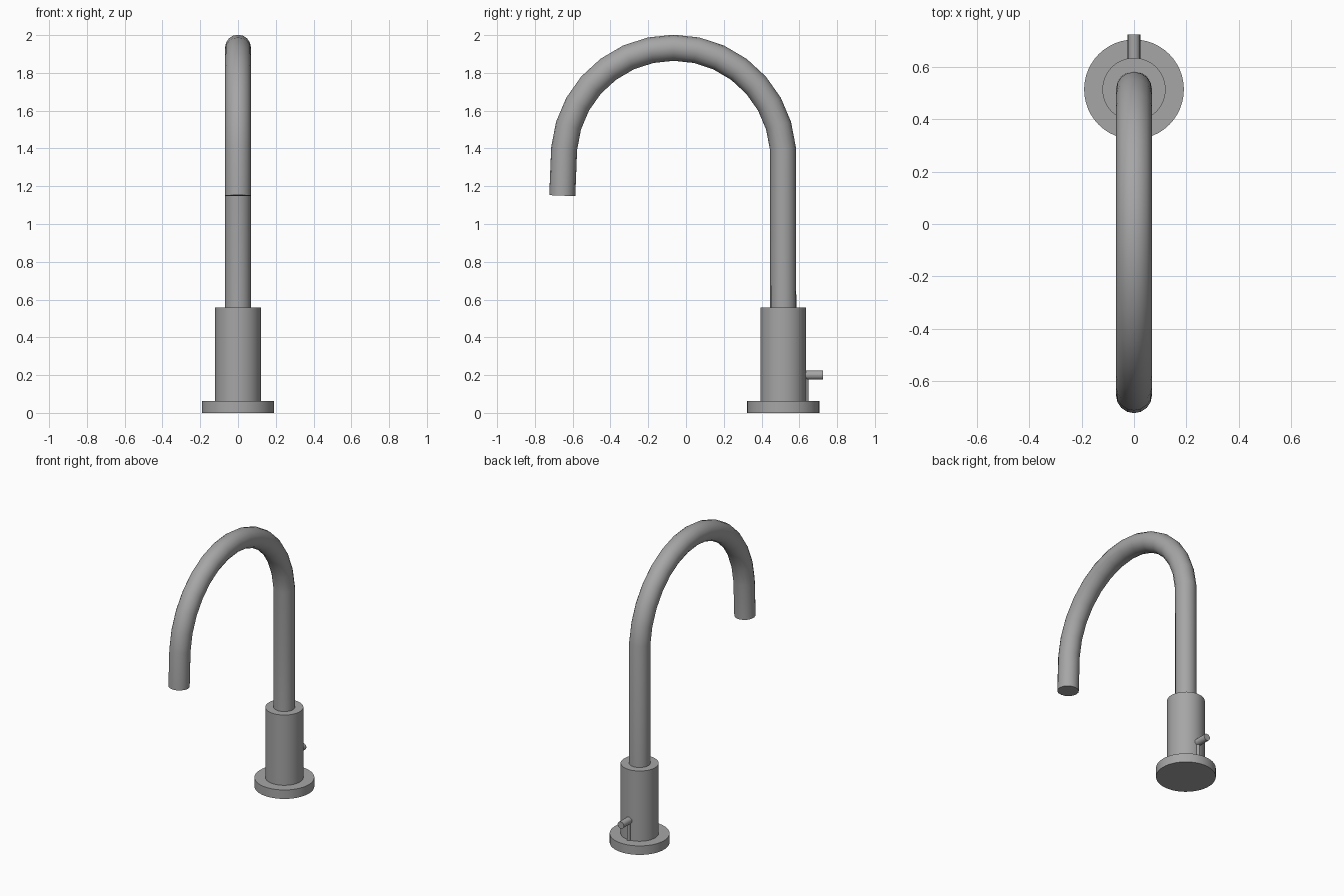
import bpy, math
from mathutils import Vector

cube = bpy.data.objects.get("Cube")
if cube:
    bpy.data.objects.remove(cube, do_unlink=True)

metal = bpy.data.materials.new("brushed grey metal")
metal.use_nodes = True
GREY = (0.38, 0.38, 0.38, 1)
metal.diffuse_color = GREY
metal.node_tree.nodes["Principled BSDF"].inputs["Base Color"].default_value = GREY

Y = 0.515          # axis of the base and riser
PIPE_R = 0.069


def finish(obj, name):
    obj.name = name
    obj.data.materials.clear()
    obj.data.materials.append(metal)
    bpy.ops.object.select_all(action='DESELECT')
    obj.select_set(True)
    bpy.context.view_layer.objects.active = obj
    bpy.ops.object.shade_smooth_by_angle(angle=math.radians(35))


def rod(name, start, end, radius, sides=32):
    """Capped cylinder between two points."""
    a, b = Vector(start), Vector(end)
    bpy.ops.mesh.primitive_cylinder_add(
        vertices=sides, radius=radius, depth=(b - a).length,
        location=(a + b) / 2,
        rotation=(b - a).to_track_quat('Z', 'Y').to_euler())
    finish(bpy.context.object, name)


# Base flange, valve body and the small rear lever with its post
rod("base_flange", (0, Y, 0), (0, Y, 0.063), 0.191, 48)
rod("valve_body", (0, Y, 0.05), (0, Y, 0.557), 0.121, 48)
rod("lever_pin", (0, Y + 0.09, 0.2), (0, 0.725, 0.2), 0.024, 16)
rod("lever_post", (0, Y + 0.122, 0.05), (0, Y + 0.122, 0.19), 0.012, 12)

# Gooseneck spout: straight riser, circular arch, short outlet
ARC_Y, ARC_Z, ARC_R, STEPS = -0.066, 1.352, 0.581, 14
t0 = math.asin((1.4 - ARC_Z) / ARC_R)
path = [(0, Y, 0.5)]
for i in range(STEPS + 1):
    t = t0 + (math.pi - 2 * t0) * i / STEPS
    path.append((0, ARC_Y + ARC_R * math.cos(t), ARC_Z + ARC_R * math.sin(t)))
path.append((0, -0.655, 1.15))

curve = bpy.data.curves.new("spout_path", 'CURVE')
curve.dimensions = '3D'
curve.bevel_depth = PIPE_R
curve.bevel_resolution = 6
curve.use_fill_caps = True
line = curve.splines.new('POLY')
line.points.add(len(path) - 1)
for point, co in zip(line.points, path):
    point.co = (*co, 1)
spout = bpy.data.objects.new("gooseneck_spout", curve)
bpy.context.collection.objects.link(spout)
bpy.ops.object.select_all(action='DESELECT')
spout.select_set(True)
bpy.context.view_layer.objects.active = spout
bpy.ops.object.convert(target='MESH')
finish(bpy.context.object, "gooseneck_spout")
